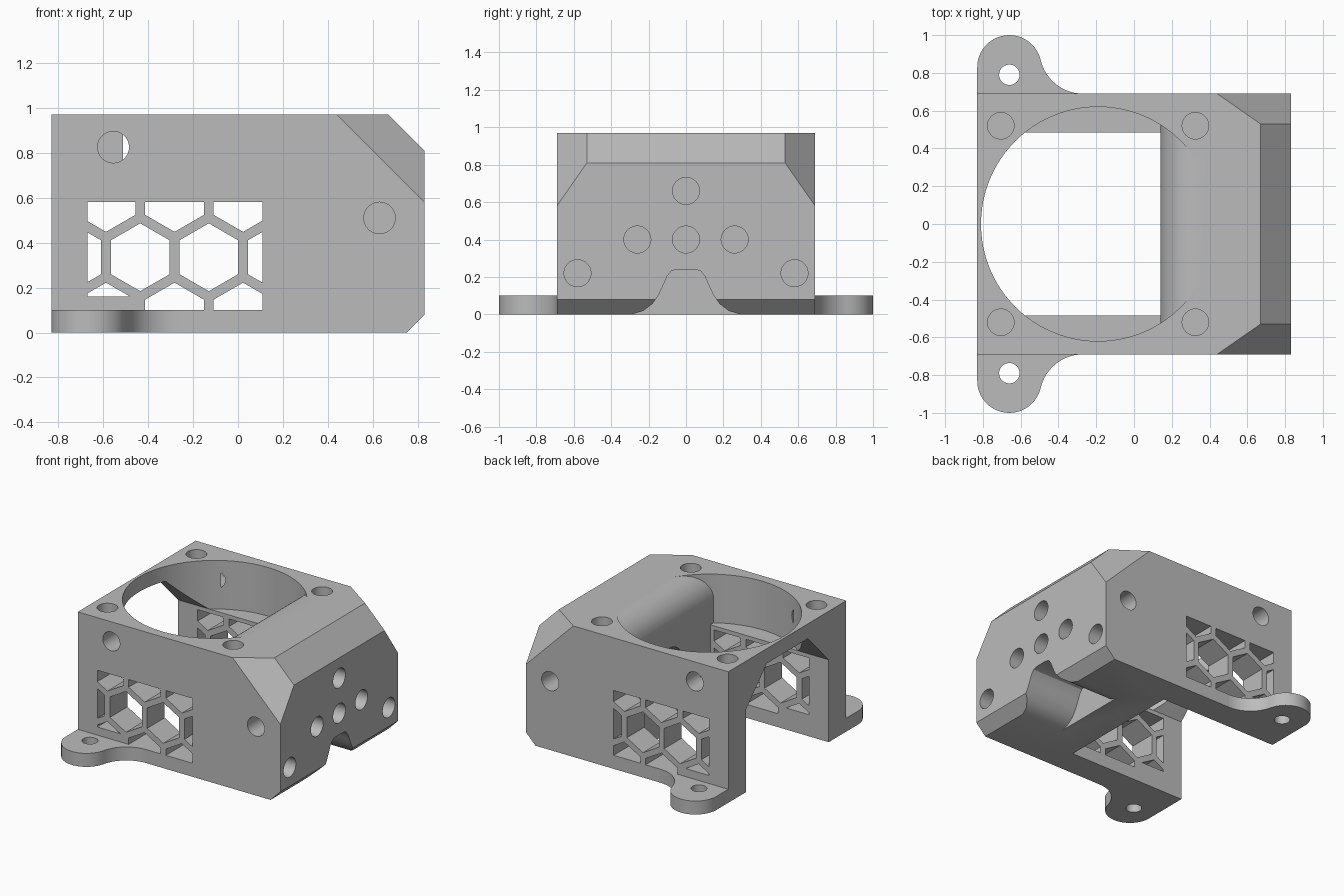
import bpy, bmesh, math
from mathutils import Vector

if "Cube" in bpy.data.objects:
    bpy.data.objects.remove(bpy.data.objects["Cube"])

grey = bpy.data.materials.new("plain grey")
grey.diffuse_color = (0.5, 0.5, 0.5, 1)
grey.use_nodes = True
grey.node_tree.nodes["Principled BSDF"].inputs["Base Color"].default_value = grey.diffuse_color


def prism(name, pts, axis, a, b, clips=()):
    """Extrude a 2D outline along an axis from a to b, then trim by planes."""
    place = {"x": lambda p, t: (t, p[0], p[1]),
             "y": lambda p, t: (p[0], t, p[1]),
             "z": lambda p, t: (p[0], p[1], t)}[axis]
    bm = bmesh.new()
    lo = [bm.verts.new(place(p, a)) for p in pts]
    hi = [bm.verts.new(place(p, b)) for p in pts]
    bm.faces.new(lo)
    bm.faces.new(hi[::-1])
    n = len(pts)
    for i in range(n):
        bm.faces.new((lo[i], hi[i], hi[(i + 1) % n], lo[(i + 1) % n]))
    for co, no in clips:
        geom = bm.verts[:] + bm.edges[:] + bm.faces[:]
        cut = bmesh.ops.bisect_plane(bm, geom=geom, dist=1e-5, plane_co=co,
                                     plane_no=no, clear_outer=True)["geom_cut"]
        edges = [e for e in cut if isinstance(e, bmesh.types.BMEdge)]
        if edges:
            bmesh.ops.contextual_create(bm, geom=edges)
    bmesh.ops.recalc_face_normals(bm, faces=bm.faces)
    me = bpy.data.meshes.new(name)
    bm.to_mesh(me)
    bm.free()
    me.materials.append(grey)
    ob = bpy.data.objects.new(name, me)
    bpy.context.collection.objects.link(ob)
    return ob


def arc(cx, cy, r, a0, a1, n):
    return [(cx + r * math.cos(math.radians(a0 + (a1 - a0) * i / n)),
             cy + r * math.sin(math.radians(a0 + (a1 - a0) * i / n)))
            for i in range(n + 1)]


def circle(cx, cy, r, n=40):
    return arc(cx, cy, r, 0, 360, n)[:-1]


def boolean(ob, tool, op="DIFFERENCE"):
    bpy.context.view_layer.objects.active = ob
    mod = ob.modifiers.new("cut", "BOOLEAN")
    mod.operation, mod.solver, mod.object = op, "EXACT", tool
    bpy.ops.object.modifier_apply(modifier=mod.name)
    bpy.data.objects.remove(tool)


# Main housing with bevelled end and trimmed upper corners
W, H = 0.69, 0.97
side = [(-0.83, 0), (0.75, 0), (0.83, 0.08), (0.83, 0.81), (0.67, H), (-0.83, H)]
corners = [(Vector((0.44, s * W, H)), Vector((1, s * 1.4375, 1))) for s in (-1, 1)]
body = prism("housing", side, "y", -W, W, corners)

# Open channel with sloped shoulders
boolean(body, prism("channel", [(-0.485, -0.1), (0.485, -0.1), (0.485, 0.61),
                                (0.24, 0.86), (-0.24, 0.86), (-0.485, 0.61)],
                    "x", -1, 0.14))

# Round fan opening that stops at a rounded inner block
bore = prism("bore", circle(-0.19, 0, 0.62, 96), "z", 0.5, 1.1)
limit = [(-1, 0.61), (0.14, 0.61)] + arc(0.33, 0.78, 0.19, 180, 90, 16) + [(0.33, 1.2), (-1, 1.2)]
boolean(bore, prism("limit", limit, "y", -1, 1), "INTERSECT")
boolean(body, bore)

# Flared cable notch under the bevelled end
half = [(0.29, 0), (0.23, 0.018), (0.18, 0.055), (0.145, 0.105), (0.12, 0.16),
        (0.1, 0.205), (0.08, 0.23), (0.05, 0.24)]
notch = [(0.29, -0.1)] + half + [(-y, z) for y, z in half[::-1]] + [(-0.29, -0.1)]
boolean(body, prism("notch", notch, "x", 0.4, 1))

# Round recess in the inner block
boolean(body, prism("recess", circle(0, 0.45, 0.17), "x", 0.0, 0.34))

# Honeycomb windows through both side walls
R, PITCH, ZC = 0.151, 0.305, 0.335
for row in (-1, 0, 1):
    for k in range(4):
        cx = -0.74 + k * PITCH + (PITCH / 2 if row else 0)
        cz = ZC + row * 0.264
        if cx > 0.2:
            continue
        floor = 0.16 if row == -1 and k == 0 else 0.10
        box = [((-0.67, 0, 0), (-1, 0, 0)), ((0.11, 0, 0), (1, 0, 0)),
               ((0, 0, floor), (0, 0, -1)), ((0, 0, 0.58), (0, 0, 1))]
        boolean(body, prism("cell", arc(cx, cz, R, 30, 330, 5), "y", -0.8, 0.8, box))

# Blind screw holes: top, sides and bevelled end
for s in (-1, 1):
    for x in (-0.705, 0.325):
        boolean(body, prism("hole", circle(x, s * 0.52, 0.07), "z", 0.79, 1.1))
    for x, z in ((-0.555, 0.825), (0.63, 0.51)):
        boolean(body, prism("hole", circle(x, z, 0.07), "y", s * 0.53, s * 0.8))
for y, z in ((0, 0.66), (0, 0.4), (-0.26, 0.4), (0.26, 0.4), (-0.58, 0.22), (0.58, 0.22)):
    boolean(body, prism("hole", circle(y, z, 0.072), "x", 0.67, 0.95))

# Mounting ears with rounded tips and a blended root
parts = [body]
for s, label in ((-1, "front_ear"), (1, "back_ear")):
    outline = ([(-0.83, W)] + arc(-0.27, 0.92, 0.23, 270, 192, 14)
               + arc(-0.66, 0.83, 0.17, 14, 180, 24))
    ear = prism(label, [(x, s * y) for x, y in outline], "z", 0, 0.1)
    boolean(ear, prism("hole", circle(-0.66, s * 0.79, 0.054), "z", -0.1, 0.2))
    parts.append(ear)

# Smooth the curved walls, keep edges crisp
for ob in parts:
    bpy.ops.object.select_all(action="DESELECT")
    ob.select_set(True)
    bpy.context.view_layer.objects.active = ob
    bpy.ops.object.shade_smooth_by_angle(angle=math.radians(25))
